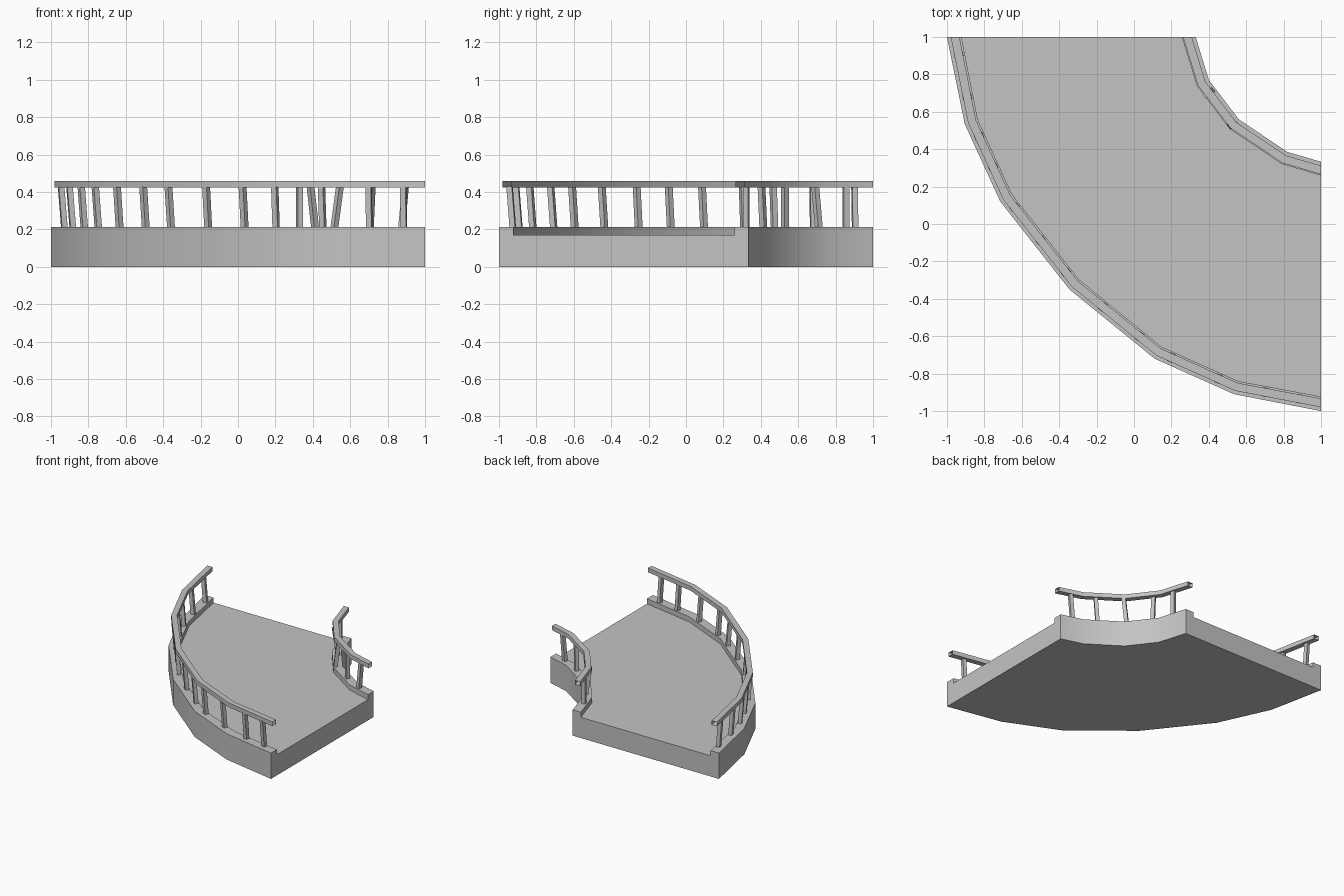
import bpy, bmesh
from math import atan2, radians
from mathutils import Vector

cube = bpy.data.objects.get("Cube")
if cube:
    bpy.data.objects.remove(cube, do_unlink=True)

grey = bpy.data.materials.new("stone_grey")
grey.use_nodes = True
grey.diffuse_color = (0.55, 0.55, 0.55, 1)
grey.node_tree.nodes["Principled BSDF"].inputs["Base Color"].default_value = (0.55, 0.55, 0.55, 1)

# Plan outlines of the long outer edge and the short inner edge
OUTER = [Vector(p) for p in ((-1, 1), (-.905, .535), (-.715, .12), (-.345, -.35),
                             (.11, -.72), (.535, -.91), (1, -1))]
INNER = [Vector(p) for p in ((.33, 1), (.4, .77), (.56, .56), (.82, .385), (1, .333))]
DECK_Z, CURB_Z, RAIL_LOW, RAIL_TOP = .17, .212, .425, .46


def finish(name, bm, smooth=True):
    bmesh.ops.recalc_face_normals(bm, faces=bm.faces)
    mesh = bpy.data.meshes.new(name)
    bm.to_mesh(mesh)
    bm.free()
    mesh.materials.append(grey)
    obj = bpy.data.objects.new(name, mesh)
    bpy.context.collection.objects.link(obj)
    if smooth:
        bpy.ops.object.select_all(action='DESELECT')
        obj.select_set(True)
        bpy.context.view_layer.objects.active = obj
        bpy.ops.object.shade_smooth_by_angle(angle=radians(30))
    return obj


def offset(path, dist):
    """Shift a path sideways, keeping its ends on the straight cut planes."""
    normals = []
    for a, b in zip(path, path[1:]):
        d = (b - a).normalized()
        normals.append(Vector((-d.y, d.x)))
    out = [path[0] + Vector((dist * 1.06, 0))]
    for p, n, m in zip(path[1:-1], normals, normals[1:]):
        mid = (n + m).normalized()
        out.append(p + mid * dist / mid.dot(n))
    return out + [path[-1] + Vector((0, dist * 1.06))]


def row(bm, path, z):
    return [bm.verts.new((p.x, p.y, z)) for p in path]


def strip(bm, a, b):
    for i in range(len(a) - 1):
        bm.faces.new((a[i], a[i + 1], b[i + 1], b[i]))


# Deck with raised curbs, made as one closed shell
bm = bmesh.new()
outer_curb, inner_curb = offset(OUTER, .073), offset(INNER, -.07)
section = [row(bm, OUTER, 0), row(bm, OUTER, CURB_Z),
           row(bm, outer_curb, CURB_Z), row(bm, outer_curb, DECK_Z),
           row(bm, inner_curb, DECK_Z), row(bm, inner_curb, CURB_Z),
           row(bm, INNER, CURB_Z), row(bm, INNER, 0)]
for i in (0, 1, 2, 4, 5, 6):
    strip(bm, section[i], section[i + 1])
bm.faces.new(section[3] + section[4][::-1])
bm.faces.new(section[0] + section[7][::-1])
for end in (0, -1):
    bm.faces.new([r[end] for r in section])
finish("deck_and_curbs", bm)


# Handrails, open at both ends
def handrail(name, path, near, far):
    bm = bmesh.new()
    a, b = offset(path, near), offset(path, far)
    rows = [row(bm, a, RAIL_LOW), row(bm, a, RAIL_TOP), row(bm, b, RAIL_TOP), row(bm, b, RAIL_LOW)]
    for i in range(4):
        strip(bm, rows[i], rows[(i + 1) % 4])
    finish(name, bm)


handrail("outer_handrail", OUTER, .019, .063)
handrail("inner_handrail", INNER, -.02, -.064)


# Slightly leaning square posts
def post(name, x, y, lean, turn):
    bm = bmesh.new()
    bmesh.ops.create_cube(bm, size=1)
    side = Vector((-turn.y, turn.x))
    for v in bm.verts:
        top = v.co.z > 0
        p = Vector((x, y)) + (turn * v.co.x + side * v.co.y) * .03
        p += lean * (.5 if top else -.5)
        v.co = (p.x, p.y, RAIL_LOW + .005 if top else CURB_Z - .005)
    finish(name, bm, smooth=False)


def point_on(path, x):
    for a, b in zip(path, path[1:]):
        if a.x <= x <= b.x:
            return a.lerp(b, (x - a.x) / (b.x - a.x)), (b - a).normalized()


outer_line = offset(OUTER, .041)
for i, x in enumerate((-.937, -.892, -.83, -.755, -.64, -.5, -.365,
                       -.165, .03, .2, .45, .7, .885)):
    p, along = point_on(outer_line, x)
    post(f"outer_post_{i + 1}", p.x, p.y, Vector((along.y, -along.x)) * .018, along)

inner_line = offset(INNER, -.042)
for i, (x, lean) in enumerate(((.33, (0, 0)), (.4, (-.025, -.02)), (.53, (.03, 0)),
                               (.71, (.01, -.01)), (.885, (.02, 0)))):
    p, along = point_on(inner_line, x)
    post(f"inner_post_{i + 1}", p.x, p.y, Vector(lean), along)
